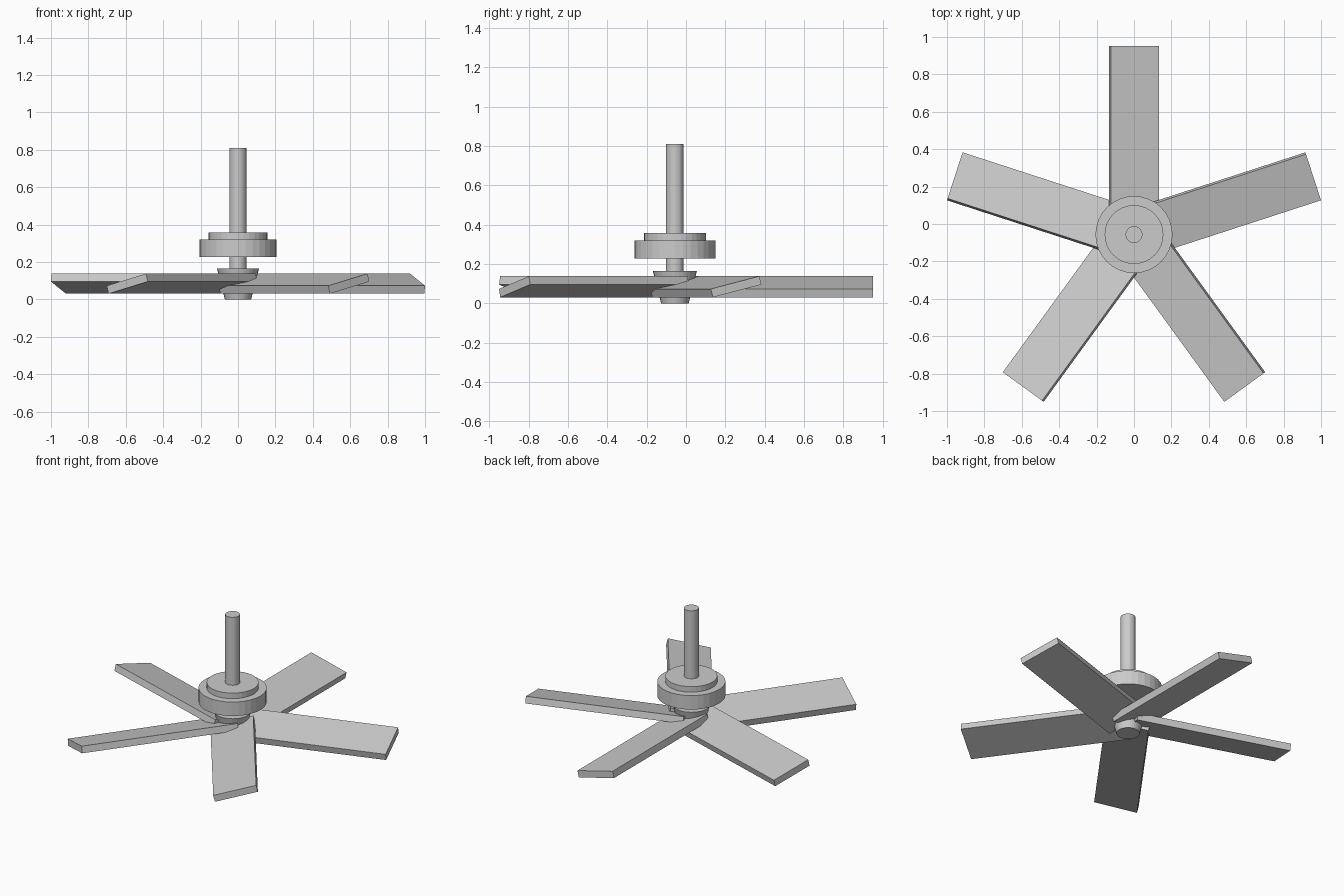
import bpy
import bmesh
from math import radians, pi
from mathutils import Matrix, Vector

if "Cube" in bpy.data.objects:
    bpy.data.objects.remove(bpy.data.objects["Cube"])

CY = -0.0565          # hub axis position in y
SIDES = 32


def make_object(name, bm):
    bmesh.ops.recalc_face_normals(bm, faces=bm.faces[:])
    mesh = bpy.data.meshes.new(name)
    bm.to_mesh(mesh)
    bm.free()
    obj = bpy.data.objects.new(name, mesh)
    bpy.context.collection.objects.link(obj)
    return obj


def cone(name, r_bottom, r_top, z0, z1):
    bm = bmesh.new()
    bmesh.ops.create_cone(bm, cap_ends=True, segments=SIDES, radius1=r_bottom,
                          radius2=r_top, depth=z1 - z0,
                          matrix=Matrix.Translation((0, CY, (z0 + z1) / 2)))
    return make_object(name, bm)


# Central stack: down rod, motor housing with its cap, tapered blade hub
cone("down_rod", 0.045, 0.045, 0.15, 0.81)
cone("motor_cap", 0.157, 0.157, 0.32, 0.357)
cone("motor_housing", 0.206, 0.206, 0.227, 0.32)
cone("blade_hub", 0.07, 0.112, 0.0, 0.165)

# Five pitched blades running out from the hub axis
LENGTH, WIDTH, THICK, PITCH = 1.0075, 0.267, 0.044, 14
START = 0.01
for i in range(5):
    bm = bmesh.new()
    bmesh.ops.create_cube(bm, size=1)
    bmesh.ops.scale(bm, vec=Vector((LENGTH - START, WIDTH, THICK)), verts=bm.verts)
    bmesh.ops.translate(bm, vec=Vector(((LENGTH + START) / 2, 0, 0)), verts=bm.verts)
    place = (Matrix.Translation((0, CY, 0.084))
             @ Matrix.Rotation(pi / 2 + i * 2 * pi / 5, 4, 'Z')
             @ Matrix.Rotation(radians(PITCH), 4, 'X'))
    bm.transform(place)
    make_object(f"blade_{i + 1}", bm)
